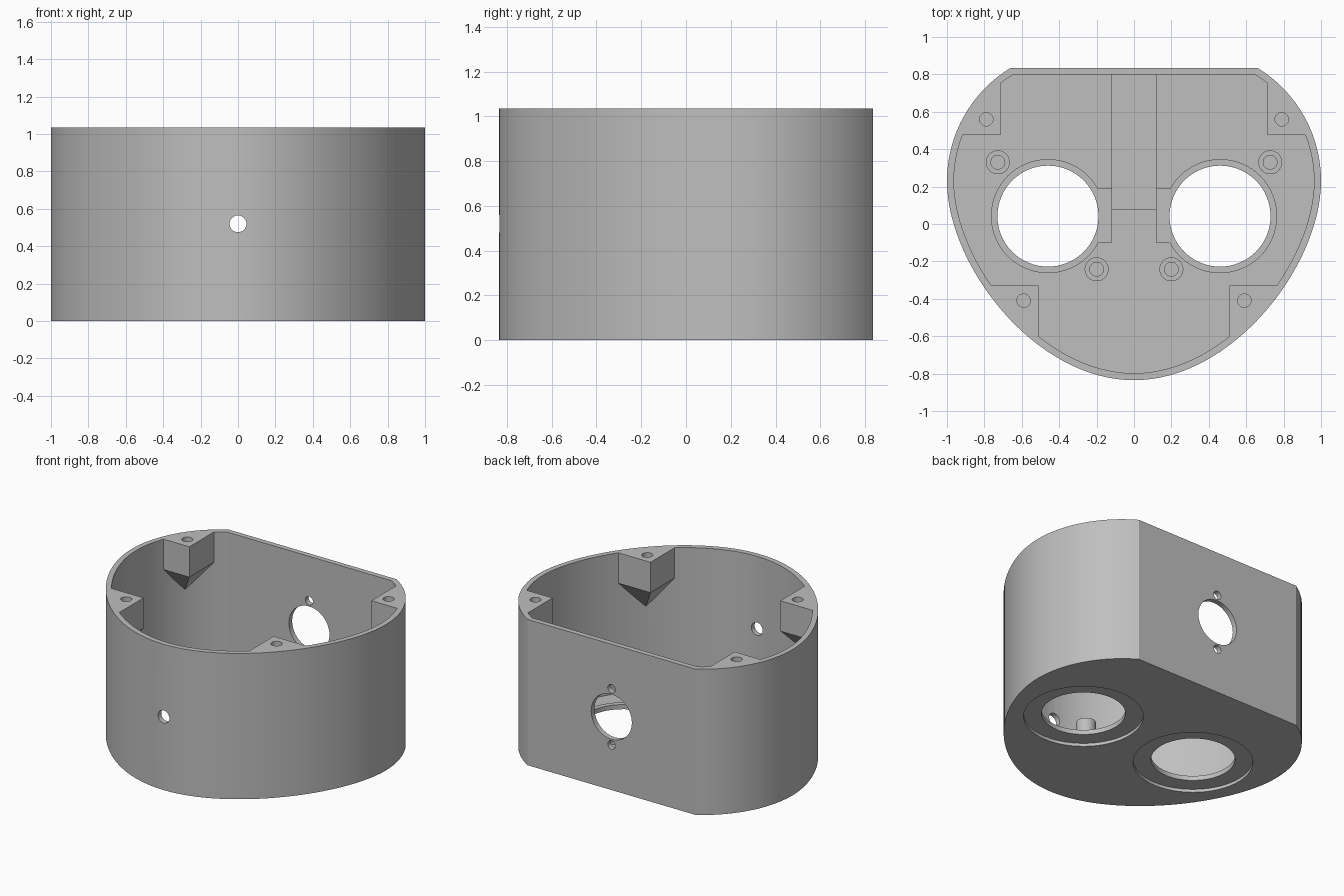
import bpy, bmesh, math
from mathutils import Vector

cube = bpy.data.objects.get("Cube")
if cube:
    bpy.data.objects.remove(cube, do_unlink=True)

HEIGHT, WALL, FLOOR = 1.035, 0.037, 0.037
EYE = Vector((0.46, 0.042))

grey = bpy.data.materials.new("light_grey")
grey.use_nodes = True
grey.diffuse_color = (0.52, 0.52, 0.52, 1)
grey.node_tree.nodes["Principled BSDF"].inputs["Base Color"].default_value = grey.diffuse_color


def add(name, bm):
    bmesh.ops.recalc_face_normals(bm, faces=bm.faces)
    mesh = bpy.data.meshes.new(name)
    bm.to_mesh(mesh)
    bm.free()
    mesh.materials.append(grey)
    obj = bpy.data.objects.new(name, mesh)
    bpy.context.collection.objects.link(obj)
    return obj


def prism(name, points, z0, z1):
    bm = bmesh.new()
    face = bm.faces.new([bm.verts.new((p[0], p[1], z0)) for p in points])
    top = bmesh.ops.extrude_face_region(bm, geom=[face])["geom"]
    verts = [v for v in top if isinstance(v, bmesh.types.BMVert)]
    bmesh.ops.translate(bm, verts=verts, vec=(0, 0, z1 - z0))
    return add(name, bm)


def box(name, x0, x1, y0, y1, z0, z1):
    return prism(name, [(x0, y0), (x1, y0), (x1, y1), (x0, y1)], z0, z1)


def cylinder(name, x, y, r, z0, z1, sides=32):
    turn = [math.tau * i / sides for i in range(sides)]
    return prism(name, [(x + r * math.cos(a), y + r * math.sin(a)) for a in turn], z0, z1)


def drill(name, z, r, y0, y1):
    # cylinder lying along y on the centre line
    obj = cylinder(name, 0, -z, r, y0, y1)
    for v in obj.data.vertices:
        x, y, depth = v.co
        v.co = (x, depth, -y)
    return obj


def combine(obj, tool, operation="DIFFERENCE"):
    mod = obj.modifiers.new("cut", "BOOLEAN")
    mod.operation, mod.solver, mod.object = operation, "EXACT", tool
    bpy.context.view_layer.objects.active = obj
    bpy.ops.object.modifier_apply(modifier=mod.name)
    bpy.data.objects.remove(tool, do_unlink=True)


def smooth(obj):
    bpy.ops.object.select_all(action="DESELECT")
    obj.select_set(True)
    bpy.context.view_layer.objects.active = obj
    bpy.ops.object.shade_smooth_by_angle(angle=math.radians(30))


def outline():
    # rounded front curve, side arc, then a flat back
    half = []
    a, b, c, d = [Vector(p) for p in ((0, -0.835), (0.53, -0.835), (1, -0.22), (1, 0.23))]
    for i in range(33):
        t = i / 32
        s = 1 - t
        half.append(a * s**3 + b * 3 * s * s * t + c * 3 * s * t * t + d * t**3)
    radius = 0.708
    end = math.asin(0.605 / radius)
    for i in range(1, 17):
        ang = end * i / 16
        half.append(Vector((1 - radius + radius * math.cos(ang), 0.23 + radius * math.sin(ang))))
    return half + [Vector((-p.x, p.y)) for p in reversed(half[1:])]


def inset(points, dist):
    result = []
    for i, p in enumerate(points):
        e0 = (p - points[i - 1]).normalized()
        e1 = (points[(i + 1) % len(points)] - p).normalized()
        n0, n1 = Vector((-e0.y, e0.x)), Vector((-e1.y, e1.x))
        result.append(p + (n0 + n1) * dist / (1 + n0.dot(n1)))
    return result


def corner_boss(x0, y0, x1, y1, apex):
    # block with a tapered underside that runs back into the wall
    bm = bmesh.new()
    for z in (0.82, HEIGHT + 0.4):
        for x in (x0, x1):
            for y in (y0, y1):
                bm.verts.new((x, y, z))
    bm.verts.new(apex)
    bmesh.ops.convex_hull(bm, input=bm.verts)
    return add("corner_boss", bm)


# Housing and the hollow inside it
shape = outline()
housing = prism("housing", shape, 0, HEIGHT)
cavity = prism("cavity", inset(shape, WALL), FLOOR, HEIGHT + 0.2)

# Details left standing inside the hollow
for s in (-1, 1):
    combine(cavity, corner_boss(s * 0.715, 0.475, s * 1.1, 0.95, (s * 0.9, 0.67, 0.57)))
    combine(cavity, corner_boss(s * 0.51, -0.33, s * 1.0, -0.8, (s * 0.69, -0.52, 0.57)))
    collar = cylinder("eye_collar", s * EYE.x, EYE.y, 0.305, -0.1, 0.055, 64)
    tab = box("collar_tab", *sorted((s * 0.118, s * 0.3)), -0.1, 0.19, -0.08, 0.055)
    combine(collar, tab, "UNION")
    combine(cavity, collar)
combine(cavity, box("rear_rail", -0.12, 0.12, 0.075, 0.95, -0.12, 0.085))
combine(housing, cavity)

# Eye openings, outer recesses and screw holes
for s in (-1, 1):
    combine(housing, cylinder("recess", s * EYE.x, EYE.y, 0.385, -0.1, 0.022, 64))
    combine(housing, cylinder("eye_hole", s * EYE.x, EYE.y, 0.27, -0.1, 0.2, 64))
    for x, y in ((0.79, 0.56), (0.59, -0.41)):
        combine(housing, cylinder("screw_hole", s * x, y, 0.036, 0.87, HEIGHT + 0.1))

# Front hole, rear port and its two screw holes
combine(housing, drill("front_hole", 0.52, 0.045, -0.95, -0.6))
for z, r in ((0.52, 0.16), (0.72, 0.03), (0.32, 0.03)):
    combine(housing, drill("rear_hole", z, r, 0.7, 0.95))
smooth(housing)

# Hollow mounting posts beside the eye openings
for side, s in (("left", 1), ("right", -1)):
    for place, x, y in (("outer", 0.728, 0.33), ("inner", 0.2, -0.242)):
        post = cylinder(f"{side}_{place}_post", s * x, y, 0.064, 0.03, 0.175)
        combine(post, cylinder("bore", s * x, y, 0.037, 0.045, 0.3))
        smooth(post)
